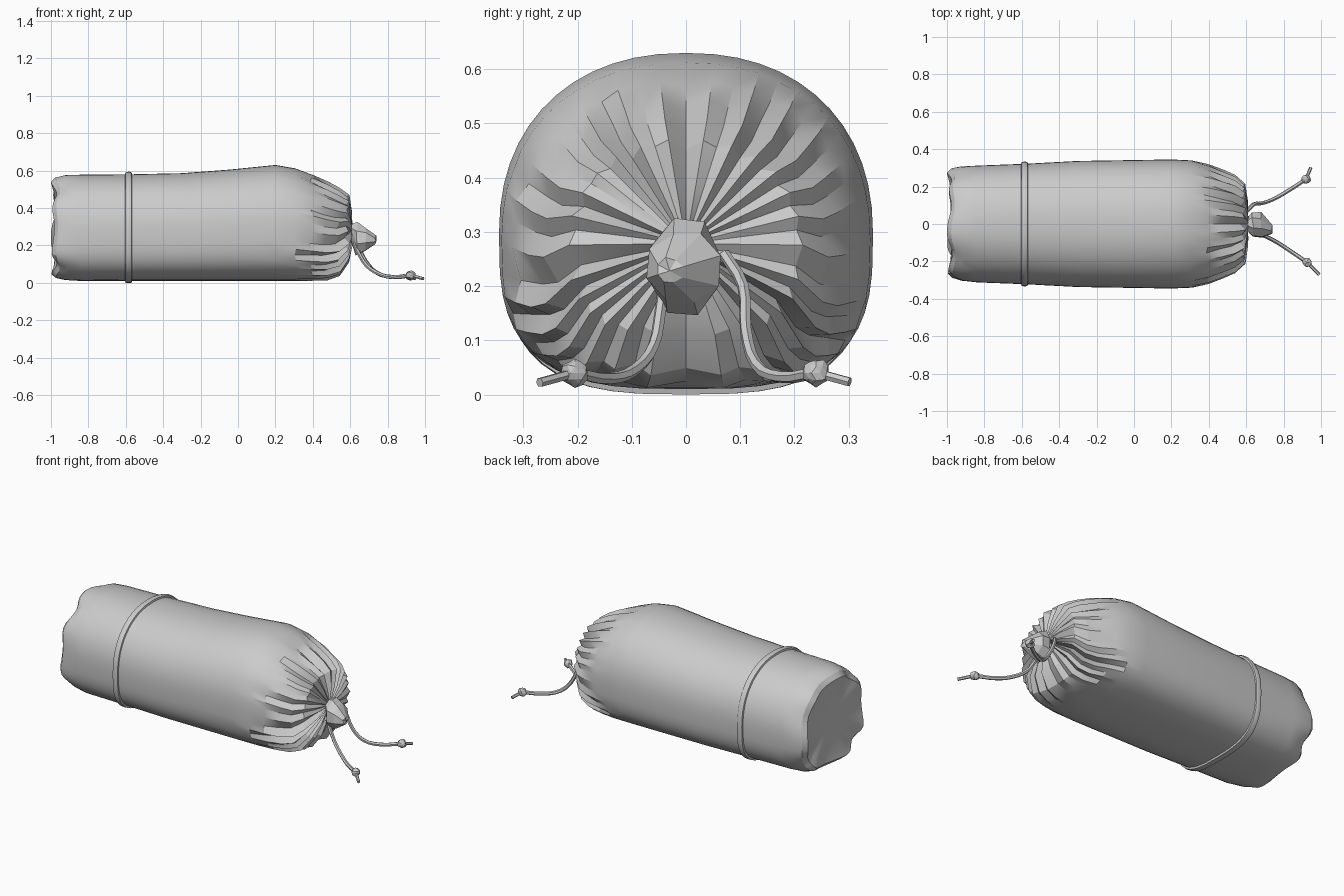
import bpy, bmesh, math, random
from mathutils import Vector

random.seed(7)
if "Cube" in bpy.data.objects:
    bpy.data.objects.remove(bpy.data.objects["Cube"])

cloth = bpy.data.materials.new("grey cloth")
cloth.use_nodes = True
GREY = (0.6, 0.6, 0.6, 1)
cloth.diffuse_color = GREY
cloth.node_tree.nodes["Principled BSDF"].inputs["Base Color"].default_value = GREY


def spow(v, e):
    return math.copysign(abs(v) ** e, v)


def section(x, w, top, low, n):
    """Cross-section: round above, flattened where it rests on the ground."""
    mid = low + (top - low) * 0.46
    pts = []
    for i in range(n):
        a = 2 * math.pi * i / n
        e, h = (0.9, top - mid) if math.sin(a) >= 0 else (0.66, mid - low)
        pts.append(Vector((x, w * spow(math.cos(a), e), mid + h * spow(math.sin(a), e))))
    return pts


def finish(obj, angle):
    obj.data.materials.append(cloth)
    bpy.ops.object.select_all(action="DESELECT")
    obj.select_set(True)
    bpy.context.view_layer.objects.active = obj
    bpy.ops.object.shade_smooth_by_angle(angle=math.radians(angle))
    return obj


def loft(name, rings, angle, tips=(None, None), loop=False):
    """Skin rings of points; optionally fan to a tip at each end."""
    bm = bmesh.new()
    rows = [[bm.verts.new(p) for p in ring] for ring in rings]
    n = len(rows[0])
    pairs = list(zip(rows, rows[1:])) + ([(rows[-1], rows[0])] if loop else [])
    for a, b in pairs:
        for i in range(n):
            j = (i + 1) % n
            bm.faces.new((a[i], a[j], b[j], b[i]))
    for tip, row in zip(tips, (rows[0], rows[-1])):
        if tip:
            v = bm.verts.new(tip)
            for i in range(n):
                bm.faces.new((row[i], row[(i + 1) % n], v))
    bmesh.ops.recalc_face_normals(bm, faces=bm.faces)
    mesh = bpy.data.meshes.new(name)
    bm.to_mesh(mesh)
    bm.free()
    obj = bpy.data.objects.new(name, mesh)
    bpy.context.collection.objects.link(obj)
    return finish(obj, angle)


# Sack body: x, half width, top, bottom
N = 52
rings = []

# Closed end with a lumpy rim
for x, w, top, low, lump in ((-0.975, 0.22, 0.49, 0.09, 0.7), (-0.985, 0.275, 0.54, 0.04, 1),
                             (-0.965, 0.298, 0.565, 0.02, 0.8), (-0.92, 0.308, 0.577, 0.012, 0.3)):
    ring = section(x, w, top, low, N)
    for i, p in enumerate(ring):
        a = 2 * math.pi * i / N
        wave = lump * (0.6 * math.cos(7 * a + 0.5) + 0.4 * math.cos(4 * a))
        p.x -= 0.017 * wave
        p.y *= 1 + 0.045 * (wave - lump)
        p.z += (0.29 - p.z) * 0.045 * (lump - wave)
    rings.append(ring)

# Long barrel
for x, w, top in ((-0.84, 0.312, 0.578), (-0.58, 0.322, 0.58), (-0.3, 0.337, 0.586),
                  (-0.05, 0.341, 0.605), (0.2, 0.345, 0.63)):
    rings.append(section(x, w, top, 0.01, N))

# Gathered end: pleats of random depth, alternating ridge and valley
depth = [random.uniform(0.45, 1) if i % 2 else random.uniform(-0.1, 0.15) for i in range(N)]
start = [random.uniform(0, 0.6) for i in range(N)]
hub = Vector((0.6, 0, 0.28))
for x, w, top, low, pleat in ((0.31, 0.34, 0.612, 0.01, 0.25), (0.4, 0.32, 0.58, 0.01, 0.65),
                              (0.48, 0.29, 0.545, 0.012, 1), (0.545, 0.262, 0.51, 0.035, 1.1),
                              (0.595, 0.215, 0.47, 0.11, 1.1), (0.61, 0.12, 0.385, 0.185, 1),
                              (0.612, 0.035, 0.31, 0.25, 0.5)):
    ring = section(x, w, top, low, N)
    for i, p in enumerate(ring):
        amount = max(0, pleat - start[i]) * depth[i]
        p.x -= 0.035 * amount + random.uniform(0, 0.006)
        p.y -= p.y * 0.13 * amount
        p.z += (hub.z - p.z) * 0.13 * amount
    rings.append(ring)
loft("sack_body", rings, 22, ((-0.965, 0, 0.29), tuple(hub)))

# Strap around the barrel
band = [section(x, 0.32 + d, 0.58 + d, 0.01 - min(d, 0.01), 48)
        for x, d in ((-0.605, -0.004), (-0.601, 0.01), (-0.585, 0.015), (-0.569, 0.01), (-0.565, -0.004))]
loft("strap", band, 40, loop=True)

# Bunched cloth tuft in the middle of the gather
tuft = []
for x, y, z, ry, rz in ((0.6, 0, 0.29, 0.025, 0.025), (0.635, 0, 0.235, 0.072, 0.092),
                        (0.685, -0.005, 0.235, 0.07, 0.07), (0.735, -0.03, 0.228, 0.025, 0.025)):
    tuft.append([Vector((x + random.uniform(-0.008, 0.005), y + ry * math.cos(a) * k, z + rz * math.sin(a) * k))
                 for i in range(8)
                 for a, k in [(i * math.pi / 4 + 0.3, random.uniform(0.88, 1.08))]])
loft("tuft", tuft, 10, ((0.59, 0, 0.29), (0.74, -0.03, 0.228)))


# Drawstrings with a knot and a short loose tail
def cord(name, points, radius):
    curve = bpy.data.curves.new(name, "CURVE")
    curve.dimensions = "3D"
    curve.resolution_u = 3
    curve.bevel_depth = radius
    curve.bevel_resolution = 1
    curve.use_fill_caps = True
    spline = curve.splines.new("BEZIER")
    spline.bezier_points.add(len(points) - 1)
    for bp, p in zip(spline.bezier_points, points):
        bp.co = p
        bp.handle_left_type = bp.handle_right_type = "AUTO"
    obj = bpy.data.objects.new(name, curve)
    bpy.context.collection.objects.link(obj)
    bpy.ops.object.select_all(action="DESELECT")
    obj.select_set(True)
    bpy.context.view_layer.objects.active = obj
    bpy.ops.object.convert(target="MESH")
    finish(bpy.context.object, 30)


def knot(name, center):
    bpy.ops.mesh.primitive_ico_sphere_add(subdivisions=2, radius=0.026, location=center)
    obj = bpy.context.object
    obj.name = name
    for v in obj.data.vertices:
        v.co *= random.uniform(0.85, 1.1)
    finish(obj, 10)


back = [(0.605, 0.07, 0.26), (0.64, 0.105, 0.2), (0.68, 0.11, 0.12), (0.74, 0.13, 0.055),
        (0.82, 0.175, 0.032), (0.92, 0.24, 0.04)]
front = [(0.62, -0.04, 0.21), (0.65, -0.048, 0.15), (0.69, -0.06, 0.09), (0.76, -0.095, 0.045),
         (0.83, -0.14, 0.03), (0.925, -0.205, 0.04)]
for side, path, tail in (("back", back, (0.945, 0.302, 0.023)), ("front", front, (0.99, -0.27, 0.022))):
    cord(side + "_drawstring", path, 0.011)
    knot(side + "_knot", path[-1])
    cord(side + "_string_tail", [path[-1], tail], 0.009)
